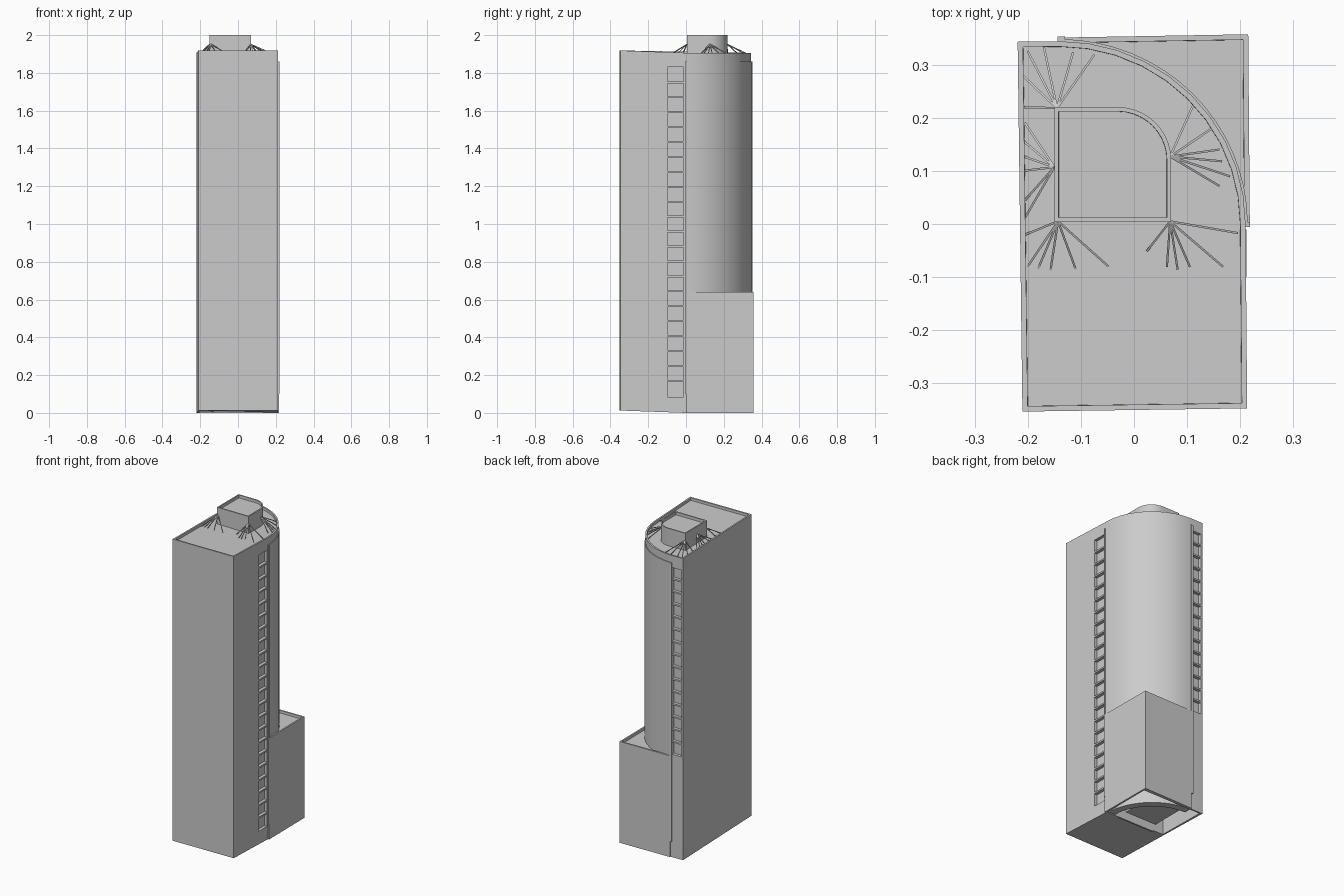
import bpy, bmesh, math
from mathutils import Vector

if "Cube" in bpy.data.objects:
    bpy.data.objects.remove(bpy.data.objects["Cube"])

mat = bpy.data.materials.new("concrete_grey")
mat.diffuse_color = (0.6, 0.6, 0.6, 1)
mat.use_nodes = True
mat.node_tree.nodes["Principled BSDF"].inputs["Base Color"].default_value = mat.diffuse_color


def finish(bm, name):
    bmesh.ops.recalc_face_normals(bm, faces=bm.faces)
    me = bpy.data.meshes.new(name)
    bm.to_mesh(me)
    bm.free()
    me.materials.append(mat)
    ob = bpy.data.objects.new(name, me)
    bpy.context.collection.objects.link(ob)
    return ob


def prism(name, outline, z0, z1, tray=0.0, rim=0.01, slope=0.0):
    """Extruded plan; tray sinks the roof behind a rim, slope lifts the front part."""
    bm = bmesh.new()
    base = bm.faces.new([bm.verts.new((x, y, z0)) for x, y in outline])
    res = bmesh.ops.extrude_face_region(bm, geom=[base], use_keep_orig=True)
    top = [g for g in res["geom"] if isinstance(g, bmesh.types.BMFace)][0]
    for v in top.verts:
        v.co.z = z1
    bmesh.ops.recalc_face_normals(bm, faces=bm.faces)
    if tray:
        bmesh.ops.inset_region(bm, faces=[top], thickness=rim, use_even_offset=True)
        bmesh.ops.inset_region(bm, faces=[top], thickness=0.0004, use_even_offset=True)
        for v in top.verts:
            v.co.z -= tray
    for v in bm.verts:
        v.co.z += slope * max(0.0, -v.co.y)
    return finish(bm, name)


def rect(x0, x1, y0, y1):
    return [(x0, y0), (x1, y0), (x1, y1), (x0, y1)]


def arc(cx, cy, rx, ry, n):
    return [(cx + rx * math.cos(i * math.pi / 2 / n), cy + ry * math.sin(i * math.pi / 2 / n))
            for i in range(n + 1)]


def cut(ob, cutter):
    m = ob.modifiers.new("cut", "BOOLEAN")
    m.operation = "DIFFERENCE"
    m.solver = "EXACT"
    m.object = cutter
    bpy.context.view_layer.objects.active = ob
    bpy.ops.object.modifier_apply(modifier=m.name)


def smooth(ob):
    bpy.ops.object.select_all(action="DESELECT")
    ob.select_set(True)
    bpy.context.view_layer.objects.active = ob
    bpy.ops.object.shade_smooth_by_angle(angle=math.radians(30))


# Main shaft: straight front block with a quarter-round back corner
CX = -0.14
shaft = prism("tower_shaft",
              [(-0.21, -0.353), (0.213, -0.347)] + arc(CX, 0, 0.35, 0.344, 10) + [(-0.219, 0.343)],
              0.0, 1.906, tray=0.016, slope=0.036)

# Low podium wrapping the round corner
podium = prism("podium", [(-0.133, 0), (0.218, 0), (0.215, 0.357), (-0.133, 0.351)],
               0.0, 0.64, tray=0.016)

# Cut the open undercroft and the two recessed balcony strips
under = prism("undercroft_cutter", rect(-0.205, 0.205, 0.01, 0.334), -0.5, 0.12)
side = prism("side_strip_cutter", rect(0.192, 0.4, -0.098, -0.012), 0.085, 1.83)
back = prism("back_strip_cutter", rect(-0.208, -0.143, 0.324, 0.5), 0.65, 1.83)
for c in (under, side, back):
    cut(shaft, c)
cut(podium, under)
for c in (under, side, back):
    bpy.data.objects.remove(c)
smooth(shaft)

# Smooth outer skin of the round corner, ending below the parapet
skin = prism("round_skin", [(CX + 0.01, 0)] + arc(CX, 0, 0.354, 0.348, 16) , 0.61, 1.86)
smooth(skin)

# Slim edge fins beside the balcony strips
prism("side_fin", rect(0.2, 0.2185, -0.006, 0.004), 0.1, 1.86)
prism("back_fin", rect(-0.144, -0.13, 0.33, 0.3525), 0.1, 1.86)

# Balcony slabs
for i in range(21):
    z = 0.165 + i * 0.079
    prism("side_balcony_slab", rect(0.185, 0.2115, -0.1, -0.01), z, z + 0.01)
for i in range(14):
    z = 0.725 + i * 0.079
    prism("back_balcony_slab", rect(-0.21, -0.141, 0.318, 0.343), z, z + 0.01)

# Ground-level curved wall and lobby core inside the undercroft
wall = prism("lobby_wall", arc(CX, 0, 0.335, 0.33, 16) + arc(CX, 0, 0.29, 0.285, 16)[::-1], 0.005, 0.13)
smooth(wall)


def core_plan(x0, x1, y0, y1, r):
    return [(x0, y0), (x1, y0)] + arc(x1 - r, y1 - r, r, r, 10) + [(x0, y1)]


prism("lobby_core", core_plan(-0.15, 0.07, 0.012, 0.218, 0.1), 0.05, 0.13)

# Rooftop plant room with one rounded corner
room = prism("roof_room", core_plan(-0.15, 0.07, 0.004, 0.22, 0.1), 1.885, 2.0, tray=0.018, rim=0.008)
smooth(room)

# Fans of thin roof braces: anchor point, then foot points
fans = [
    ((-0.143, 0.005), [(-0.205, -0.02), (-0.2, -0.08), (-0.18, -0.083), (-0.157, -0.086),
                       (-0.11, -0.084), (-0.048, -0.08)]),
    ((0.068, 0.005), [(0.195, -0.017), (0.167, -0.08), (0.105, -0.08), (0.082, -0.085),
                      (0.062, -0.08), (0.025, -0.05)]),
    ((0.068, 0.127), [(0.112, 0.225), (0.147, 0.18), (0.16, 0.14), (0.165, 0.118),
                      (0.18, 0.09), (0.16, 0.072)]),
    ((-0.15, 0.107), [(-0.205, 0.19), (-0.21, 0.158), (-0.21, 0.128), (-0.21, 0.1),
                      (-0.205, 0.045), (-0.205, 0.012)]),
    ((-0.145, 0.218), [(-0.21, 0.22), (-0.21, 0.28), (-0.2, 0.325), (-0.17, 0.335),
                       (-0.115, 0.322), (-0.075, 0.318)]),
]
for (ax, ay), feet in fans:
    bm = bmesh.new()
    for fx, fy in feet:
        a, b = Vector((ax, ay, 1.952)), Vector((fx, fy, 1.896))
        d = b - a
        rot = d.to_track_quat("Z", "Y").to_matrix().to_4x4()
        rot.translation = (a + b) / 2
        ret = bmesh.ops.create_cube(bm, size=1)
        for v in ret["verts"]:
            v.co = rot @ Vector((v.co.x * 0.004, v.co.y * 0.004, v.co.z * d.length))
    finish(bm, "roof_braces")
